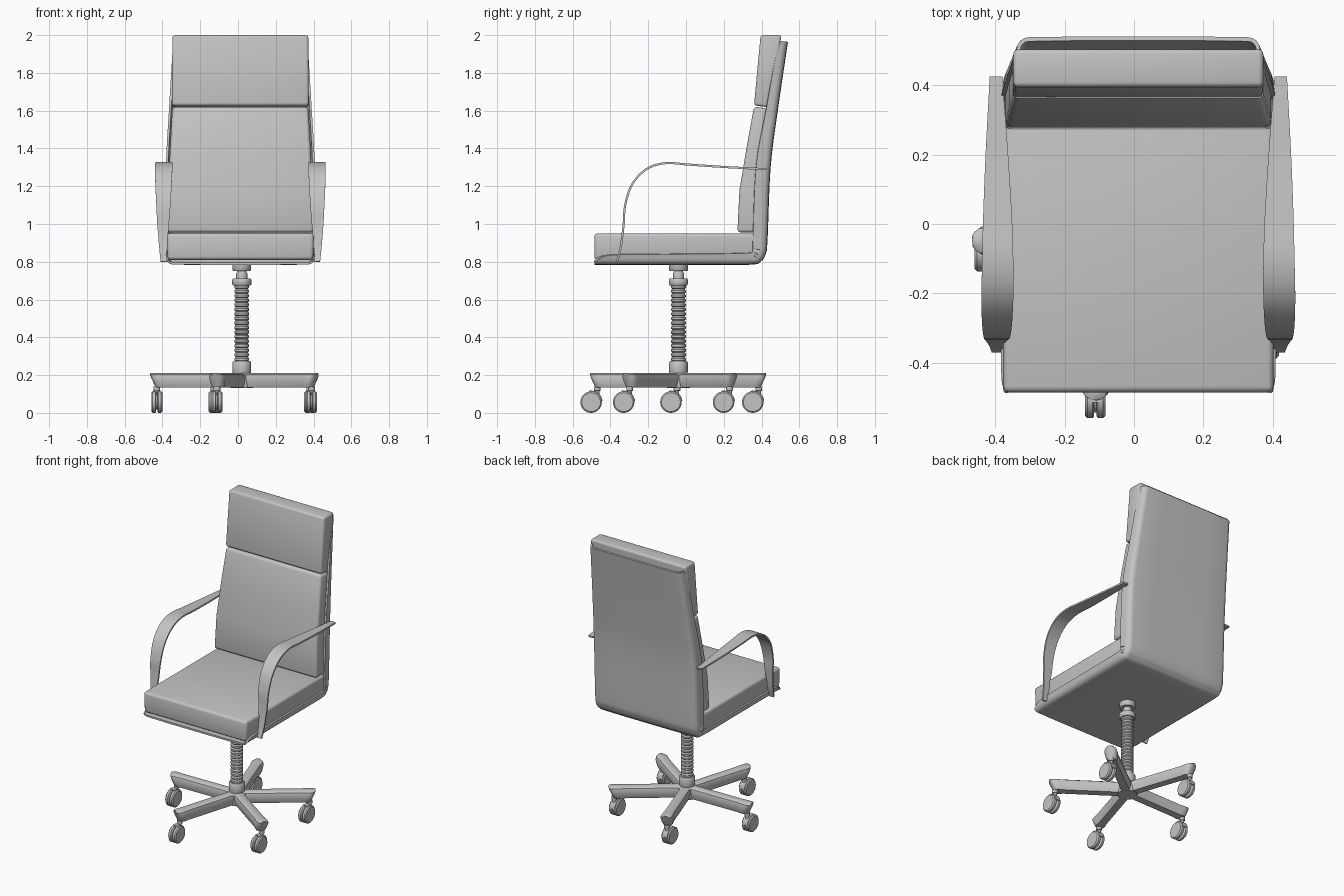
import bpy, bmesh, math
from mathutils import Vector, Matrix

cube = bpy.data.objects.get("Cube")
if cube:
    bpy.data.objects.remove(cube, do_unlink=True)

GREY = (0.55, 0.55, 0.55, 1)
mat = bpy.data.materials.new("plain grey")
mat.use_nodes = True
mat.diffuse_color = GREY
mat.node_tree.nodes["Principled BSDF"].inputs["Base Color"].default_value = GREY

CX = 0.0125                        # seat centre line
COL = Vector((0.02, -0.04, 0))     # column centre


def finish(name, bm, bevel=0, thick=0, angle=40):
    """Turn a bmesh into a smooth-shaded object with its modifiers applied."""
    bmesh.ops.recalc_face_normals(bm, faces=bm.faces)
    me = bpy.data.meshes.new(name)
    bm.to_mesh(me)
    bm.free()
    me.materials.append(mat)
    ob = bpy.data.objects.new(name, me)
    bpy.context.collection.objects.link(ob)
    bpy.ops.object.select_all(action='DESELECT')
    ob.select_set(True)
    bpy.context.view_layer.objects.active = ob
    if thick:
        m = ob.modifiers.new("thickness", 'SOLIDIFY')
        m.thickness, m.offset = thick, 0
        bpy.ops.object.modifier_apply(modifier=m.name)
    if bevel:
        m = ob.modifiers.new("soft edges", 'BEVEL')
        m.width, m.segments, m.limit_method = bevel, 3, 'ANGLE'
        m.angle_limit = math.radians(40)
        bpy.ops.object.modifier_apply(modifier=m.name)
    bpy.ops.object.shade_smooth_by_angle(angle=math.radians(angle))
    return ob


def loft(bm, rings, closed=True, caps=True):
    """Bridge a list of equally long point rings."""
    vs = [[bm.verts.new(p) for p in r] for r in rings]
    n = len(vs[0])
    for a, b in zip(vs, vs[1:]):
        for i in range(n if closed else n - 1):
            j = (i + 1) % n
            bm.faces.new((a[i], a[j], b[j], b[i]))
    if caps:
        bm.faces.new(vs[0])
        bm.faces.new(vs[-1])


def lathe(bm, profile, centre, sides=24, turn=None):
    """Solid of revolution from (radius, height) pairs."""
    turn = turn or Matrix.Identity(3)
    rings = []
    for r, h in profile:
        rings.append([Vector(centre) + turn @ Vector((r * math.cos(a), r * math.sin(a), h))
                      for a in (math.tau * k / sides for k in range(sides))])
    loft(bm, rings)


def smooth_path(pts, steps=5):
    """Catmull-Rom interpolation of tuples."""
    p = [Vector(q) for q in pts]
    p = [2 * p[0] - p[1]] + p + [2 * p[-1] - p[-2]]
    out = []
    for a, b, c, d in zip(p, p[1:], p[2:], p[3:]):
        for k in range(steps):
            t = k / steps
            out.append(0.5 * (2 * b + (c - a) * t + (2 * a - 5 * b + 4 * c - d) * t * t
                              + (3 * b - a - 3 * c + d) * t ** 3))
    return out + [p[-2]]


# Cushions: stacked rectangles (height, front y, back y, half width)
def cushion(name, levels, bevel):
    bm = bmesh.new()
    loft(bm, [[(CX - w, f, z), (CX + w, f, z), (CX + w, b, z + lift), (CX - w, b, z + lift)]
              for z, f, b, w, lift in levels])
    finish(name, bm, bevel)


cushion("seat_cushion", [(0.81, -0.485, 0.37, 0.385, 0), (0.95, -0.485, 0.37, 0.39, 0)], 0.018)
cushion("back_cushion", [(0.955, 0.272, 0.41, 0.388, 0), (1.18, 0.283, 0.42, 0.382, 0),
                         (1.4, 0.32, 0.435, 0.372, 0), (1.622, 0.36, 0.455, 0.36, -0.015)], 0.018)
cushion("head_cushion", [(1.628, 0.36, 0.45, 0.362, -0.012), (2.0, 0.395, 0.505, 0.36, 0)], 0.014)

# Shell: tray section swept along the seat and up the back (y, z, rim depth, half width)
path = smooth_path([(-0.485, 0.792, 0.012, 0.385), (-0.4, 0.792, 0.045, 0.39),
                    (0, 0.792, 0.05, 0.39), (0.33, 0.792, 0.055, 0.39),
                    (0.39, 0.807, 0.06, 0.39), (0.415, 0.845, 0.065, 0.39),
                    (0.424, 0.92, 0.07, 0.39), (0.44, 1.3, 0.07, 0.388),
                    (0.478, 1.6, 0.055, 0.372), (0.532, 1.965, 0.045, 0.35)], 4)
rings = []
for i, (y, z, d, w) in enumerate(path):
    t = path[min(i + 1, len(path) - 1)] - path[max(i - 1, 0)]
    t = Vector((t[0], t[1])).normalized()
    inward = Vector((-t.y, t.x))
    half = [(w, d)] + [(w - 0.03 * (1 - math.cos(a)) - 0.005, min(0.03, d * 0.8) * (1 - math.sin(a)))
                       for a in (math.pi / 8 * k for k in range(5))] + [(w * 0.5, -0.002)]
    section = half + [(-s, h) for s, h in reversed(half)]
    rings.append([(CX + s, y + inward.x * h, z + inward.y * h) for s, h in section])
bm = bmesh.new()
loft(bm, rings, closed=False, caps=False)
finish("seat_shell", bm, thick=0.012, angle=50)

# Armrests: bent flat strips (y, z, inner offset, outer offset)
arm = smooth_path([(-0.365, 0.80, 0.392, 0.422), (-0.345, 0.88, 0.388, 0.43),
                   (-0.33, 1.0, 0.378, 0.44), (-0.322, 1.1, 0.37, 0.445),
                   (-0.285, 1.21, 0.364, 0.45), (-0.21, 1.29, 0.36, 0.452),
                   (-0.11, 1.322, 0.36, 0.45), (0.02, 1.314, 0.364, 0.447),
                   (0.2, 1.302, 0.375, 0.44), (0.425, 1.29, 0.392, 0.428)])
for side, label in ((1, "left"), (-1, "right")):
    bm = bmesh.new()
    loft(bm, [[(CX + side * a, y, z), (CX + side * b, y, z)] for y, z, a, b in arm],
         closed=False, caps=False)
    finish(label + "_armrest", bm, thick=0.011)

# Column: foot, ribbed sleeve, collar, neck and mounting plate
bm = bmesh.new()
lathe(bm, [(0.045, 0.2), (0.05, 0.22), (0.05, 0.265), (0.044, 0.275)], COL)
ribs, low, high = 17, 0.272, 0.68
step = (high - low) / ribs
sleeve = []
for k in range(ribs):
    z = low + k * step
    sleeve += [(0.032, z), (0.039, z + step * 0.25), (0.039, z + step * 0.7)]
lathe(bm, sleeve + [(0.032, high)], COL)
lathe(bm, [(0.046, 0.675), (0.051, 0.682), (0.051, 0.705), (0.046, 0.712)], COL)
lathe(bm, [(0.03, 0.71), (0.03, 0.735), (0.022, 0.755)], COL)
lathe(bm, [(0.045, 0.75), (0.05, 0.756), (0.05, 0.788)], COL)
finish("column", bm)

# Star base: hub and five legs, each with a swivel caster
bm = bmesh.new()
lathe(bm, [(0.06, 0.132), (0.065, 0.15), (0.06, 0.2), (0.045, 0.212)], COL)
finish("base_hub", bm)

section = [(0.026, 0.135), (0.032, 0.15), (0.037, 0.185), (0.032, 0.203), (0.018, 0.212)]
section += [(-w, z) for w, z in reversed(section)]
stations = [(0, 0.95), (0.4, 0.95), (0.44, 1.08), (0.465, 1.1), (0.478, 0.85), (0.486, 0.45)]
across = Matrix.Rotation(math.pi / 2, 3, 'Y')
for k in range(5):
    ang = math.radians(253 + 72 * k)
    turn = Matrix.Rotation(ang, 3, 'Z')
    bm = bmesh.new()
    rings = []
    for r, s in stations:
        ring = []
        for w, z in section:
            undercut = 0.03 * max(0, (0.2 - z) / 0.065) * (r > 0.42)
            ring.append(COL + turn @ Vector((r - undercut, w * s, z)))
        rings.append(ring)
    loft(bm, rings)
    finish("base_leg_%d" % (k + 1), bm)

    # Caster: stem, twin wheels, centre block and hood
    pivot = COL + turn @ Vector((0.45, 0, 0))
    hub = pivot + Vector((0, -0.032, 0.057))
    bm = bmesh.new()
    lathe(bm, [(0.012, 0.07), (0.012, 0.115), (0.018, 0.118), (0.018, 0.14)], pivot, 16)
    for s in (-1, 1):
        lathe(bm, [(0.052, s * 0.004), (0.057, s * 0.008), (0.057, s * 0.022), (0.05, s * 0.029)],
              hub, 28, across)
    lathe(bm, [(0.04, -0.006), (0.04, 0.006)], hub, 20, across)
    hood = []
    for j in range(9):
        a = math.radians(5 + 12 * j)
        out = Vector((0, math.cos(a), math.sin(a)))
        hood.append([hub + out * r + Vector((x, 0, 0))
                     for r, x in ((0.05, -0.02), (0.061, -0.02), (0.061, 0.02), (0.05, 0.02))])
    loft(bm, hood)
    finish("caster_%d" % (k + 1), bm)
